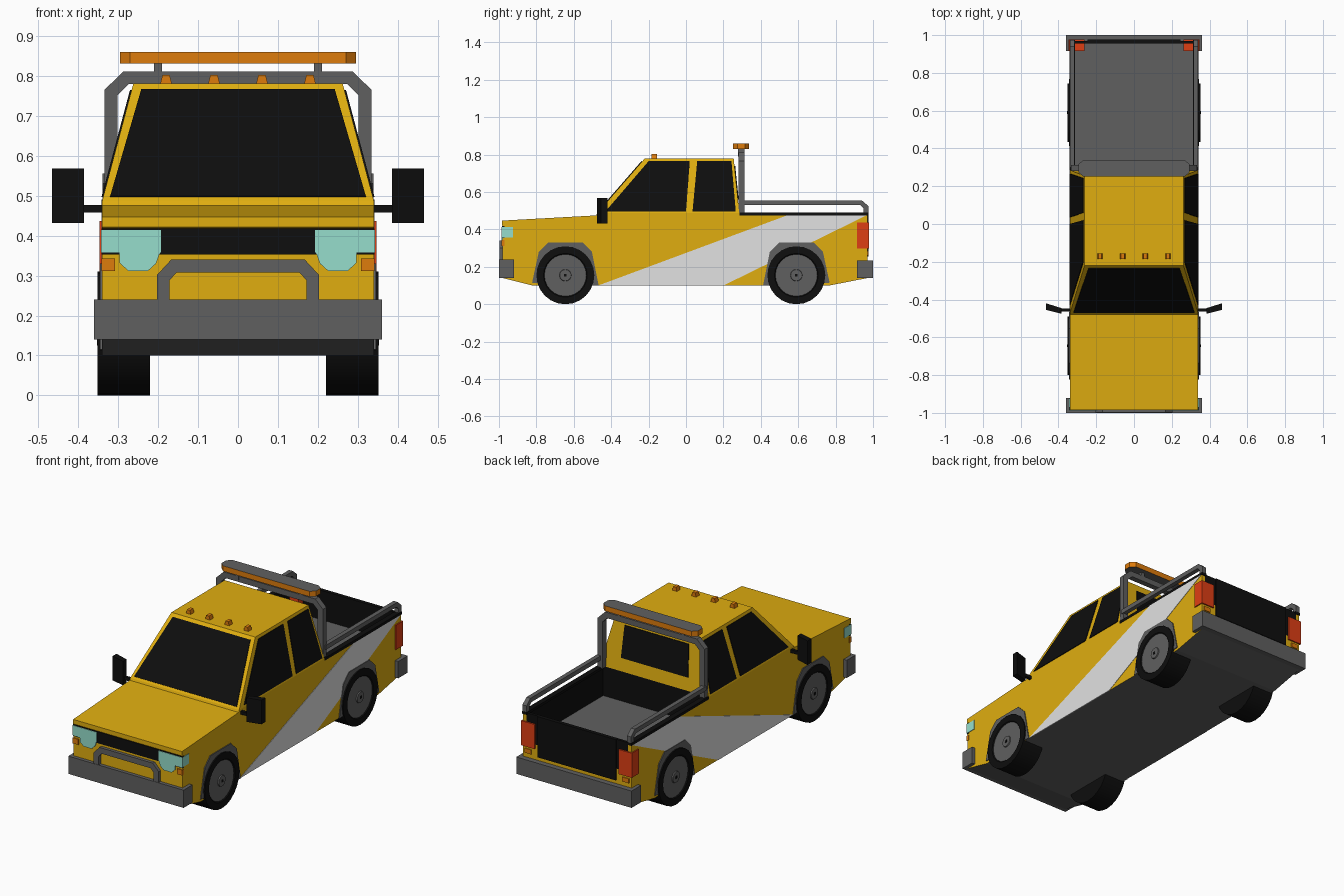
import bpy, bmesh, math
from mathutils import Vector

if "Cube" in bpy.data.objects:
    bpy.data.objects.remove(bpy.data.objects["Cube"], do_unlink=True)


def material(name, rgb):
    # 8-bit display values converted to linear
    lin = [(c / 255 / 12.92) if c < 11 else ((c / 255 + 0.055) / 1.055) ** 2.4 for c in rgb]
    m = bpy.data.materials.new(name)
    m.use_nodes = True
    m.diffuse_color = (*lin, 1)
    m.node_tree.nodes["Principled BSDF"].inputs["Base Color"].default_value = (*lin, 1)
    return m


YELLOW = material("yellow paint", (224, 174, 16))
BLACK = material("black", (14, 14, 14))
GREY = material("grey metal", (96, 96, 96))
SILVER = material("light grey stripe", (226, 226, 226))
ORANGE = material("orange lens", (222, 124, 12))
RED = material("red lens", (222, 62, 20))
GLASS = material("pale green lens", (150, 222, 204))


def finish(bm, name, mat):
    bmesh.ops.recalc_face_normals(bm, faces=bm.faces)
    mesh = bpy.data.meshes.new(name)
    bm.to_mesh(mesh)
    bm.free()
    mesh.materials.append(mat)
    ob = bpy.data.objects.new(name, mesh)
    bpy.context.collection.objects.link(ob)
    return ob


def prism(name, pts, vec, mat):
    """Extrude a flat outline along a vector."""
    bm = bmesh.new()
    face = bm.faces.new([bm.verts.new(p) for p in pts])
    new = bmesh.ops.extrude_face_region(bm, geom=[face])["geom"]
    bmesh.ops.translate(bm, vec=vec, verts=[v for v in new if isinstance(v, bmesh.types.BMVert)])
    return finish(bm, name, mat)


def box(name, x, y, z, mat):
    pts = [(x[0], y[0], z[0]), (x[1], y[0], z[0]), (x[1], y[1], z[0]), (x[0], y[1], z[0])]
    return prism(name, pts, (0, 0, z[1] - z[0]), mat)


def side(x, pts):
    return [(x, a, b) for a, b in pts]


def front(y, pts):
    return [(a, y, b) for a, b in pts]


def plate(name, pts, outward, mat, depth=0.004):
    """Thin panel lying on a surface, raised towards the outward direction."""
    p = [Vector(q) for q in pts]
    n = (p[1] - p[0]).cross(p[2] - p[0]).normalized()
    n = n if n.dot(Vector(outward)) > 0 else -n
    return prism(name, [q - n * 0.002 for q in p], n * (depth + 0.002), mat)


def paint(ob, mat, rule):
    ob.data.materials.append(mat)
    slot = len(ob.data.materials) - 1
    for f in ob.data.polygons:
        if rule(f):
            f.material_index = slot


def band(path, width):
    """Mitred outline of a constant-width strip along a 2D path."""
    pts = [Vector(p) for p in path]
    left, right = [], []
    for i, p in enumerate(pts):
        a = (p - pts[i - 1]).normalized() if i else (pts[1] - p).normalized()
        b = (pts[i + 1] - p).normalized() if i < len(pts) - 1 else a
        na, nb = Vector((-a.y, a.x)), Vector((-b.y, b.x))
        m = (na + nb).normalized()
        off = m * (width / 2 / m.dot(na))
        left.append(p + off)
        right.append(p - off)
    return left + right[::-1]


def mirrored(half):
    return half + [(-x, z) for x, z in reversed(half)]


def lathe(name, profile, centre, direction, split, sides=24):
    """Revolve (x, radius) points about x; rings from split onward are grey."""
    bm = bmesh.new()
    rings = []
    for x, r in profile:
        rings.append([bm.verts.new((centre[0] + x * direction,
                                    centre[1] + r * math.cos(2 * math.pi * k / sides),
                                    centre[2] + r * math.sin(2 * math.pi * k / sides)))
                      for k in range(sides)])
    for i in range(len(rings) - 1):
        for k in range(sides):
            j = (k + 1) % sides
            f = bm.faces.new((rings[i][k], rings[i][j], rings[i + 1][j], rings[i + 1][k]))
            f.material_index = int(i >= split)
    bm.faces.new(rings[0])
    bm.faces.new(rings[-1]).material_index = 1
    ob = finish(bm, name, BLACK)
    ob.data.materials.append(GREY)
    bpy.ops.object.select_all(action="DESELECT")
    ob.select_set(True)
    bpy.context.view_layer.objects.active = ob
    bpy.ops.object.shade_smooth_by_angle(angle=math.radians(35))
    return ob


# Lower body with the bed floor as a step in the profile
W = 0.34
BASE, ROOF, FLOOR = 0.487, 0.78, 0.32
body = prism("lower_body", side(-W, [
    (-0.98, 0.14), (-0.98, 0.418), (-0.985, 0.422), (-0.985, 0.447), (-0.48, 0.475),
    (-0.475, BASE), (0.285, BASE), (0.285, FLOOR), (0.97, FLOOR), (0.97, 0.14),
    (0.765, 0.10), (-0.82, 0.10)]), (2 * W, 0, 0), YELLOW)
paint(body, GREY, lambda f: f.normal.z < -0.8 or (f.normal.z > 0.9 and f.center.y > 0.5))
paint(body, BLACK, lambda f: f.normal.y > 0.9 and f.center.y < 0.4)

# Bed walls, tailgate and black rail caps
for s, n in ((1, "left"), (-1, "right")):
    wall = box(f"{n}_bed_wall", (s * 0.318, s * W), (0.285, 0.97), (FLOOR, 0.475), YELLOW)
    paint(wall, BLACK, lambda f: f.normal.x * s < -0.9)
    box(f"{n}_bed_cap", (s * 0.312, s * 0.342), (0.285, 0.975), (0.475, 0.49), BLACK)
box("tailgate", (-0.318, 0.318), (0.955, 0.97), (FLOOR, 0.485), BLACK)
box("tailgate_panel", (-0.245, 0.245), (0.968, 0.976), (0.255, 0.485), BLACK)

# Tapered cab
HALF_TOP = 0.262


def cab_x(z):
    return W - (z - BASE) / (ROOF - BASE) * (W - HALF_TOP)


def cab_y(z, low, high):
    return low + (z - BASE) / (ROOF - BASE) * (high - low)


bm = bmesh.new()
low = [bm.verts.new((x, y, BASE)) for x, y in ((-W, -0.475), (W, -0.475), (W, 0.285), (-W, 0.285))]
top = [bm.verts.new((x, y, ROOF)) for x, y in
       ((-HALF_TOP, -0.22), (HALF_TOP, -0.22), (HALF_TOP, 0.255), (-HALF_TOP, 0.255))]
bm.faces.new(low)
bm.faces.new(top)
for i in range(4):
    bm.faces.new((low[i], low[i - 1], top[i - 1], top[i]))
finish(bm, "cab", YELLOW)

# Windows
z0, z1 = 0.496, 0.764
plate("windshield", [(x, cab_y(z, -0.475, -0.22), z) for x, z in
      mirrored([(0.32, z0), (0.242, z1)])], (0, -1, 0.5), BLACK)
plate("rear_window", [(x, cab_y(z, 0.285, 0.255), z) for x, z in
      mirrored([(0.21, 0.56), (0.20, 0.74)])], (0, 1, 0), BLACK)
for s, n in ((1, "left"), (-1, "right")):
    for part, ys in (("front", (-0.43, -0.2, 0.02, 0.0)), ("back", (0.035, 0.06, 0.243, 0.266))):
        plate(f"{n}_{part}_side_window",
              [(s * cab_x(z), y, z) for y, z in zip(ys, (z0, z1, z1, z0))], (s, 0, 0), BLACK)

for s, n in ((1, "left"), (-1, "right")):
    # Diagonal side stripe
    plate(f"{n}_stripe", side(s * W, [(-0.47, 0.10), (0.2, 0.10), (0.965, 0.475), (0.54, 0.475)]),
          (s, 0, 0), SILVER, 0.002)
    # Wheel arches and wheels
    for part, y in (("front", -0.645), ("rear", 0.59)):
        arch = [(-0.178, 0.115), (-0.142, 0.28), (-0.092, 0.33), (0.092, 0.33), (0.142, 0.28), (0.178, 0.10)]
        d = 1 if part == "front" else -1
        plate(f"{n}_{part}_arch", side(s * W, [(y + a * d, z) for a, z in arch]), (s, 0, 0), GREY, 0.005)
        lathe(f"{n}_{part}_wheel", [(0.22, 0.10), (0.22, 0.155), (0.352, 0.155), (0.352, 0.117),
              (0.347, 0.112), (0.347, 0.032), (0.353, 0.03), (0.353, 0.012)],
              (0, y, 0.155), s, 4)
        box(f"{n}_{part}_hub_cap", (s * 0.35, s * 0.355), (y - 0.007, y + 0.007), (0.148, 0.162), BLACK)
    # Door mirrors
    box(f"{n}_mirror_arm", (s * 0.325, s * 0.395), (-0.463, -0.447), (0.458, 0.476), BLACK)
    prism(f"{n}_mirror", [(s * 0.385, -0.475, 0.432), (s * 0.385, -0.445, 0.432),
          (s * 0.465, -0.42, 0.432), (s * 0.465, -0.455, 0.432)], (0, 0, 0.136), BLACK)
    # Headlights and indicators
    box(f"{n}_headlight", (s * 0.193, s * 0.343), (-0.987, -0.925), (0.358, 0.414), GLASS)
    prism(f"{n}_lower_lamp", front(-0.986, [(s * x, z) for x, z in (
        (0.195, 0.358), (0.205, 0.33), (0.225, 0.312), (0.275, 0.312), (0.297, 0.332), (0.297, 0.358))]),
        (0, 0.01, 0), GLASS)
    box(f"{n}_indicator", (s * 0.308, s * 0.342), (-0.986, -0.97), (0.312, 0.343), ORANGE)
    # Tail lights
    box(f"{n}_tail_light", (s * 0.262, s * 0.346), (0.915, 0.978), (0.297, 0.436), RED)
    box(f"{n}_reverse_lamp", (s * 0.285, s * 0.325), (0.96, 0.976), (0.26, 0.285), ORANGE)
    # Bed side rail
    prism(f"{n}_bed_rail", side(s * 0.314, band(
        [(0.3, 0.543), (0.935, 0.543), (0.962, 0.52), (0.962, 0.487)], 0.025)),
        (s * 0.025, 0, 0), GREY)
    # Light bar supports
    box(f"{n}_light_bar_support", (s * 0.19, s * 0.21), (0.278, 0.312), (0.79, 0.835), GREY)

# Grille, bumpers and push bar
box("grille", (-0.342, 0.342), (-0.984, -0.97), (0.353, 0.418), BLACK)
box("front_bumper", (-0.36, 0.36), (-1.0, -0.92), (0.14, 0.24), GREY)
box("rear_bumper", (-0.36, 0.36), (0.915, 1.0), (0.14, 0.235), GREY)
prism("push_bar", front(-0.998, band(mirrored([(0.187, 0.235), (0.187, 0.295), (0.16, 0.324)]), 0.032)),
      (0, 0.025, 0), GREY)

# Roll bar and light bar
prism("roll_bar", front(0.28, band(mirrored([(0.318, 0.485), (0.318, 0.758), (0.28, 0.795)]), 0.032)),
      (0, 0.032, 0), GREY)
bar = prism("light_bar", [(x, y, 0.83) for x, y in (
    (-0.295, 0.275), (-0.27, 0.252), (0.27, 0.252), (0.295, 0.275),
    (0.295, 0.315), (0.27, 0.338), (-0.27, 0.338), (-0.295, 0.315))], (0, 0, 0.03), ORANGE)
paint(bar, GREY, lambda f: abs(f.normal.z) > 0.9)

# Roof marker lights
for i in range(4):
    x = -0.18 + 0.12 * i
    prism(f"roof_marker_{i + 1}", front(-0.185, [(x - 0.015, 0.778), (x + 0.015, 0.778),
          (x + 0.009, 0.802), (x - 0.009, 0.802)]), (0, 0.03, 0), ORANGE)
